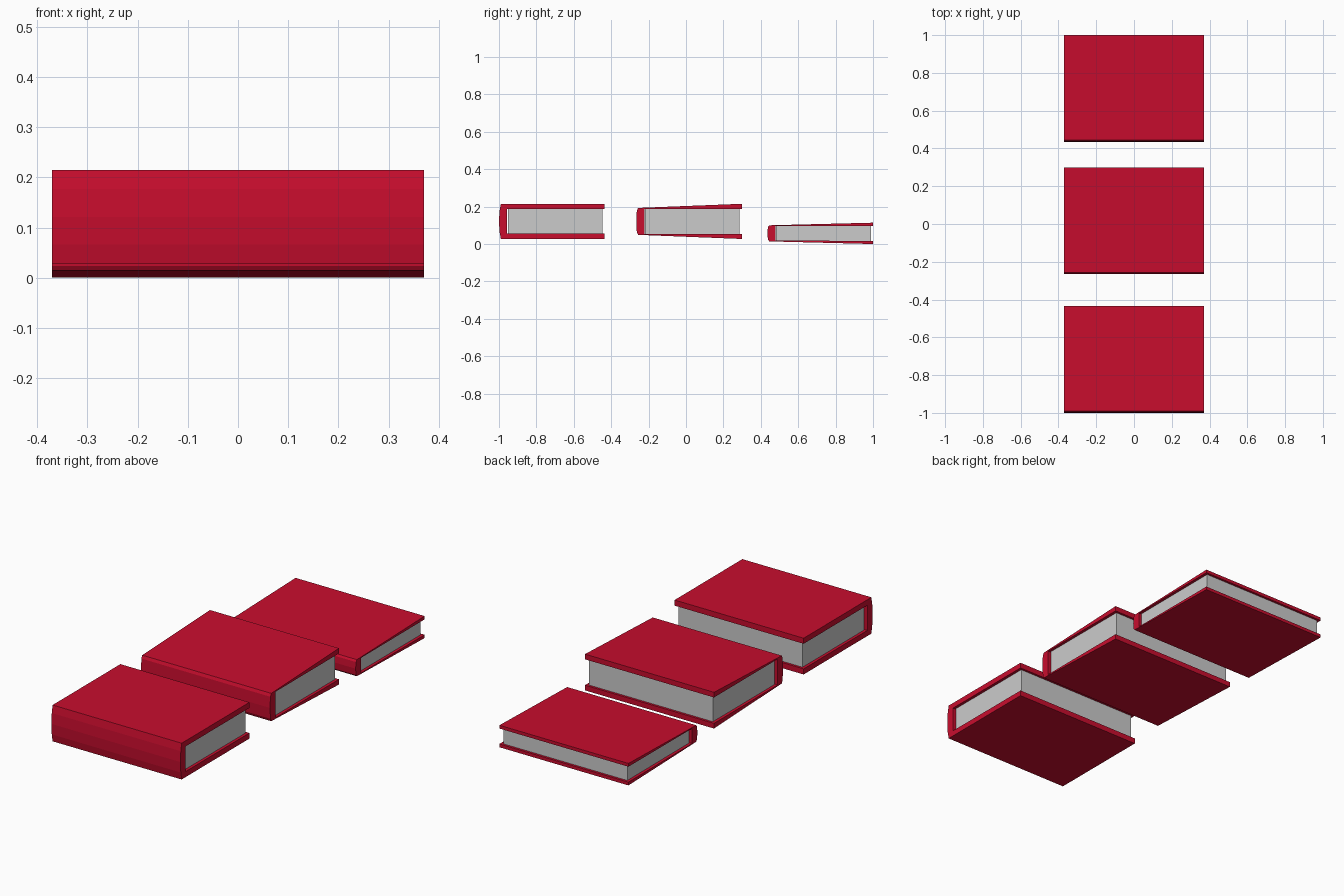
import bpy

if "Cube" in bpy.data.objects:
    bpy.data.objects.remove(bpy.data.objects["Cube"])

HALF_W = 0.37      # half width of every book along x
DEPTH = 0.565      # spine front to cover edge
PAGE_INSET = 0.015

red = bpy.data.materials.new("red_cover")
red.diffuse_color = (0.58, 0.004, 0.027, 1)
red.use_nodes = True
red.node_tree.nodes["Principled BSDF"].inputs["Base Color"].default_value = red.diffuse_color


def extrude_profile(name, pts, half, mat=None):
    """Extrude a (y, z) outline symmetrically along x."""
    n = len(pts)
    verts = [(x, y, z) for x in (-half, half) for y, z in pts]
    faces = [(i, i + n, (i + 1) % n + n, (i + 1) % n) for i in range(n)]
    faces += [tuple(range(n)), tuple(reversed(range(n, 2 * n)))]
    mesh = bpy.data.meshes.new(name)
    mesh.from_pydata(verts, [], faces)
    mesh.update()
    ob = bpy.data.objects.new(name, mesh)
    bpy.context.collection.objects.link(ob)
    if mat:
        mesh.materials.append(mat)
    return ob


def book(name, y0, zc, spine_h, edge_h, page_h, inner_edge_h):
    """Heights are half heights measured from the book's middle zc."""
    # Upper half of the C-shaped case: spine bulge, outer cover, inner cover
    upper = [(0.0, 0.0), (0.003, page_h * 0.85), (0.010, spine_h),
             (DEPTH, edge_h), (DEPTH, inner_edge_h), (0.043, page_h)]
    lower = [(y, -z) for y, z in reversed(upper[1:])]
    outline = [(y0 + y, zc + z) for y, z in upper + lower]
    extrude_profile(name + "_cover", outline, HALF_W, red)

    # Page block between the covers
    a, b = y0 + 0.047, y0 + DEPTH - 0.012
    extrude_profile(name + "_pages",
                    [(a, zc - page_h), (a, zc + page_h),
                     (b, zc + inner_edge_h), (b, zc - inner_edge_h)],
                    HALF_W - PAGE_INSET)


# Flat thick book, tapered thick book, tapered thin book
book("front_book", -1.0, 0.121, 0.094, 0.094, 0.065, 0.065)
book("middle_book", -0.266, 0.121, 0.072, 0.094, 0.067, 0.067)
book("rear_book", 0.435, 0.057, 0.043, 0.057, 0.039, 0.040)
